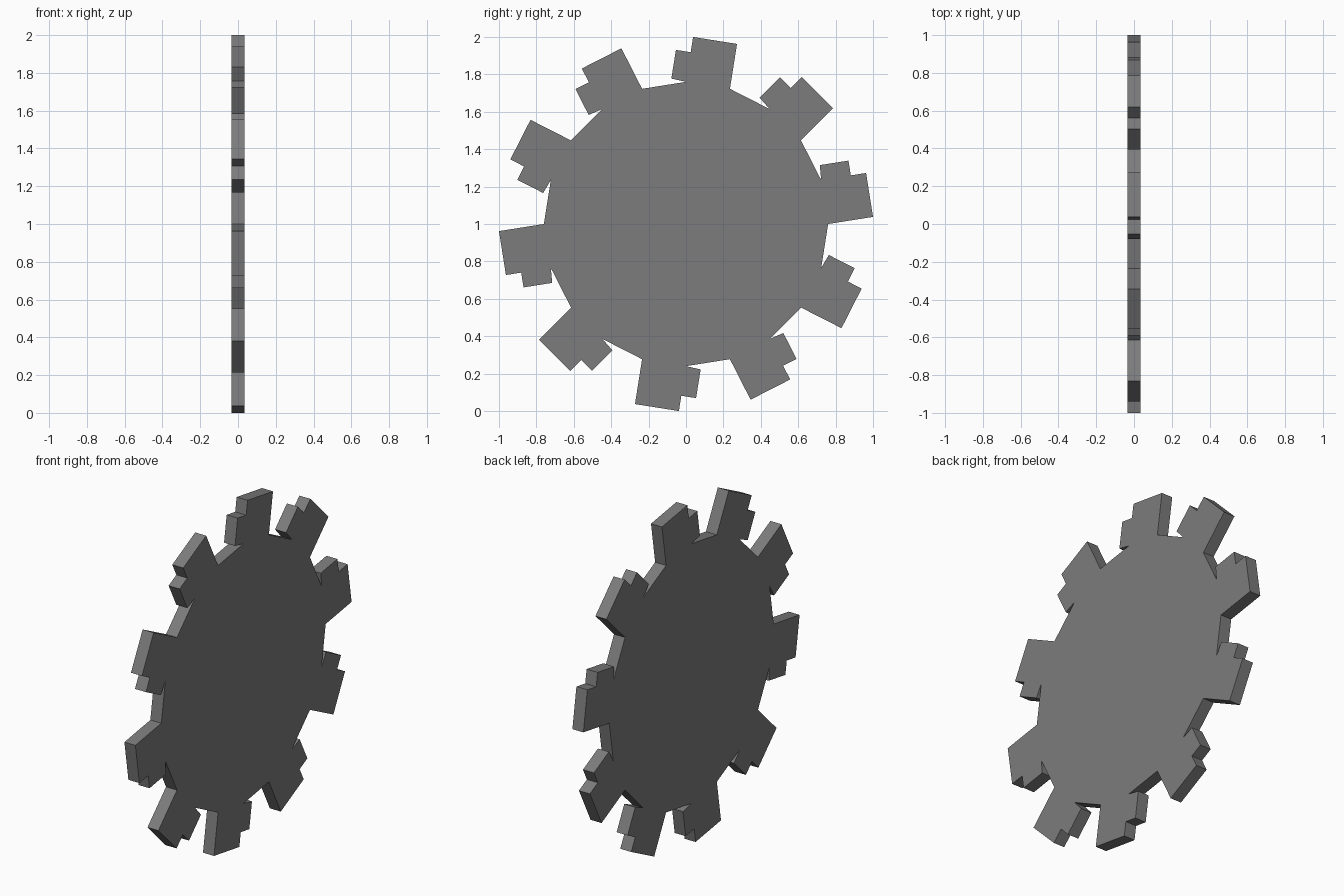
import bpy, bmesh, math
from mathutils import Vector

if "Cube" in bpy.data.objects:
    bpy.data.objects.remove(bpy.data.objects["Cube"])

THICK = 0.071       # along x
TEETH = 10
RADIUS = 0.76       # 20-sided body, a tooth on every other side
half = RADIUS * math.sin(math.radians(9))
flat = RADIUS * math.cos(math.radians(9))

# stepped tooth profile: (outward, sideways)
tooth = [(flat, -half), (0.9936, -half), (0.9936, half), (0.911, half),
         (0.911, 0.199), (flat + 0.005, 0.199), (flat, half)]

bm = bmesh.new()
verts = []
for i in range(TEETH):
    a = math.radians(9) + i * 2 * math.pi / TEETH
    c, s = math.cos(a), math.sin(a)
    for u, v in tooth:
        verts.append(bm.verts.new((-THICK / 2, u * c - v * s, 1 + u * s + v * c)))

# extrude the outline into a plate
face = bm.faces.new(verts)
ext = bmesh.ops.extrude_face_region(bm, geom=[face], use_keep_orig=True)
moved = [g for g in ext["geom"] if isinstance(g, bmesh.types.BMVert)]
bmesh.ops.translate(bm, verts=moved, vec=Vector((THICK, 0, 0)))
bmesh.ops.recalc_face_normals(bm, faces=bm.faces)

mesh = bpy.data.meshes.new("gear_wheel")
bm.to_mesh(mesh)
bm.free()
gear = bpy.data.objects.new("gear_wheel", mesh)
bpy.context.collection.objects.link(gear)

# dark metal
dark = bpy.data.materials.new("dark_metal")
dark.diffuse_color = (0.2, 0.2, 0.2, 1)
dark.use_nodes = True
dark.node_tree.nodes["Principled BSDF"].inputs["Base Color"].default_value = dark.diffuse_color
mesh.materials.append(dark)
